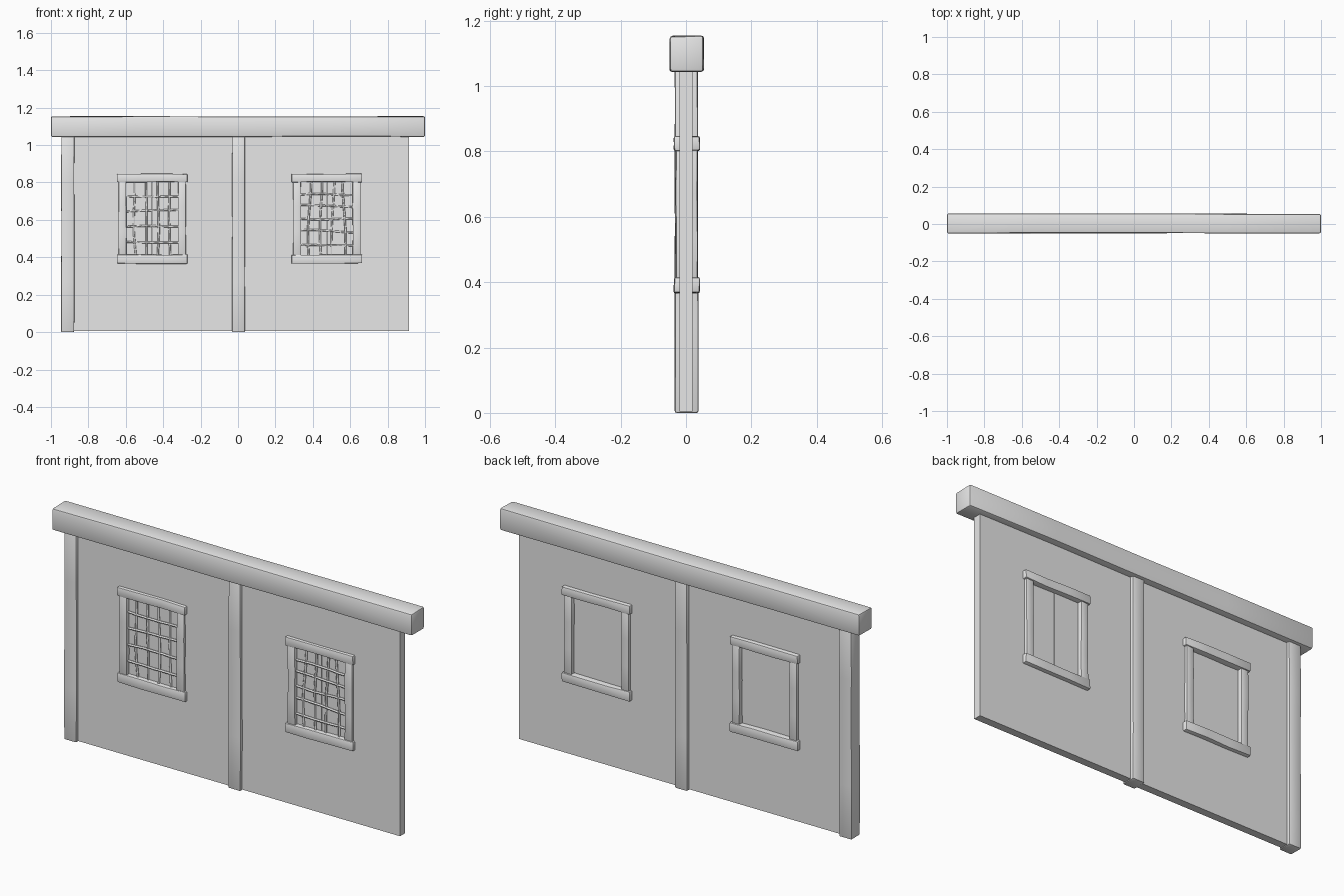
import bpy, bmesh, math, random
from mathutils import Vector

random.seed(4)
cube = bpy.data.objects.get("Cube")
if cube:
    bpy.data.objects.remove(cube, do_unlink=True)

grey = bpy.data.materials.new("plain_grey")
grey.use_nodes = True
grey.diffuse_color = (0.8, 0.8, 0.8, 1)
grey.node_tree.nodes["Principled BSDF"].inputs["Base Color"].default_value = (0.8, 0.8, 0.8, 1)


def activate(obj):
    bpy.ops.object.select_all(action='DESELECT')
    obj.select_set(True)
    bpy.context.view_layer.objects.active = obj


def block(name, x, y, z, bevel=0.0, cuts=0, wobble=0.0):
    """Box between the x, y and z limits; worn timber if it has cuts and wobble."""
    lo, hi = Vector((x[0], y[0], z[0])), Vector((x[1], y[1], z[1]))
    size = hi - lo
    bm = bmesh.new()
    bmesh.ops.create_cube(bm, size=1)
    for v in bm.verts:
        v.co = Vector([(lo[i] + hi[i]) / 2 + v.co[i] * size[i] for i in range(3)])
    axis = max(range(3), key=lambda i: size[i])
    if cuts:
        along = [e for e in bm.edges
                 if abs((e.verts[0].co - e.verts[1].co)[axis]) > size[axis] * 0.9]
        bmesh.ops.subdivide_edges(bm, edges=along, cuts=cuts, use_grid_fill=True)
        for v in bm.verts:
            for i in range(3):
                if i != axis:
                    v.co[i] += random.uniform(-wobble, wobble)
    if bevel:
        sharp = [e for e in bm.edges if e.calc_face_angle(0) > math.radians(50)]
        bmesh.ops.bevel(bm, geom=sharp, offset=bevel, segments=2, profile=0.5,
                        affect='EDGES')
    bmesh.ops.recalc_face_normals(bm, faces=bm.faces)
    mesh = bpy.data.meshes.new(name)
    bm.to_mesh(mesh)
    bm.free()
    mesh.materials.append(grey)
    obj = bpy.data.objects.new(name, mesh)
    bpy.context.collection.objects.link(obj)
    if bevel:
        activate(obj)
        bpy.ops.object.shade_smooth_by_angle(angle=math.radians(40))
    return obj


def bar(name, start, end, bend):
    """Thin, slightly bent iron rod."""
    curve = bpy.data.curves.new(name, 'CURVE')
    curve.dimensions = '3D'
    curve.bevel_depth = 0.0055
    curve.bevel_resolution = 1
    curve.use_fill_caps = True
    spline = curve.splines.new('POLY')
    steps = 6
    spline.points.add(steps)
    a, b = Vector(start), Vector(end)
    side = Vector((0, 1, 0)).cross(b - a).normalized()
    for i, p in enumerate(spline.points):
        t = i / steps
        co = a.lerp(b, t) + side * bend * math.sin(t * math.pi * 1.5)
        co.y += random.uniform(-0.002, 0.002)
        p.co = (*co, 1)
    curve.materials.append(grey)
    obj = bpy.data.objects.new(name, curve)
    bpy.context.collection.objects.link(obj)
    activate(obj)
    bpy.ops.object.convert(target='MESH')


# Plaster wall
wall = block("wall", (-0.91, 0.915), (-0.02, 0.02), (0.005, 1.08))

# Top beam and the two posts
block("top_beam", (-1, 1), (-0.05, 0.054), (1.045, 1.153), 0.008, 3, 0.002)
block("end_post", (-0.945, -0.875), (-0.034, 0.037), (0, 1.07), 0.006, 3, 0.001)
block("middle_post", (-0.031, 0.037), (-0.034, 0.037), (0, 1.07), 0.006, 3, 0.001)

# Windows: side, centre x, heights of the horizontal bars
windows = [("right", -0.459, (0.725, 0.65, 0.565, 0.48)),
           ("left", 0.475, (0.735, 0.675, 0.605, 0.54, 0.465))]
OPEN = 0.138          # half width of the opening
LOW, HIGH = 0.41, 0.81
for side, cx, heights in windows:
    # Opening in the wall
    cutter = block("cutter", (cx - OPEN - 0.01, cx + OPEN + 0.01), (-0.1, 0.1), (LOW - 0.01, HIGH + 0.01))
    cutter.hide_render = True
    activate(wall)
    mod = wall.modifiers.new("opening", 'BOOLEAN')
    mod.operation = 'DIFFERENCE'
    mod.object = cutter
    bpy.ops.object.modifier_apply(modifier=mod.name)
    bpy.data.objects.remove(cutter, do_unlink=True)

    # Frame timbers
    wide = (cx - 0.189, cx + 0.189)
    block(side + "_window_lintel", wide, (-0.036, 0.041), (0.802, 0.846), 0.005, 2, 0.002)
    block(side + "_window_sill", wide, (-0.036, 0.041), (0.367, 0.414), 0.005, 2, 0.002)
    for s in (-1, 1):
        xs = sorted((cx + s * OPEN, cx + s * (OPEN + 0.042)))
        block(side + "_window_jamb", xs, (-0.031, 0.035), (LOW - 0.01, HIGH), 0.004, 2, 0.001)
        # Shutter leaves meeting in the middle
        leaf = sorted((cx + s * 0.001, cx + s * (OPEN + 0.02)))
        block(side + "_window_shutter", leaf, (-0.012, 0.012), (LOW - 0.02, HIGH + 0.02))

    # Iron grille
    for z in heights:
        tilt = random.uniform(-0.007, 0.007)
        bar(side + "_window_cross_bar", (cx - OPEN - 0.01, -0.017, z - tilt),
            (cx + OPEN + 0.01, -0.017, z + tilt), random.uniform(-0.004, 0.004))
    for k in (-1.5, -0.5, 0.5, 1.5):
        x = cx + k * 0.062
        lean = random.uniform(-0.008, 0.008)
        bar(side + "_window_upright_bar", (x - lean, -0.016, LOW - 0.01),
            (x + lean, -0.016, HIGH + 0.01), random.uniform(-0.008, 0.008))
